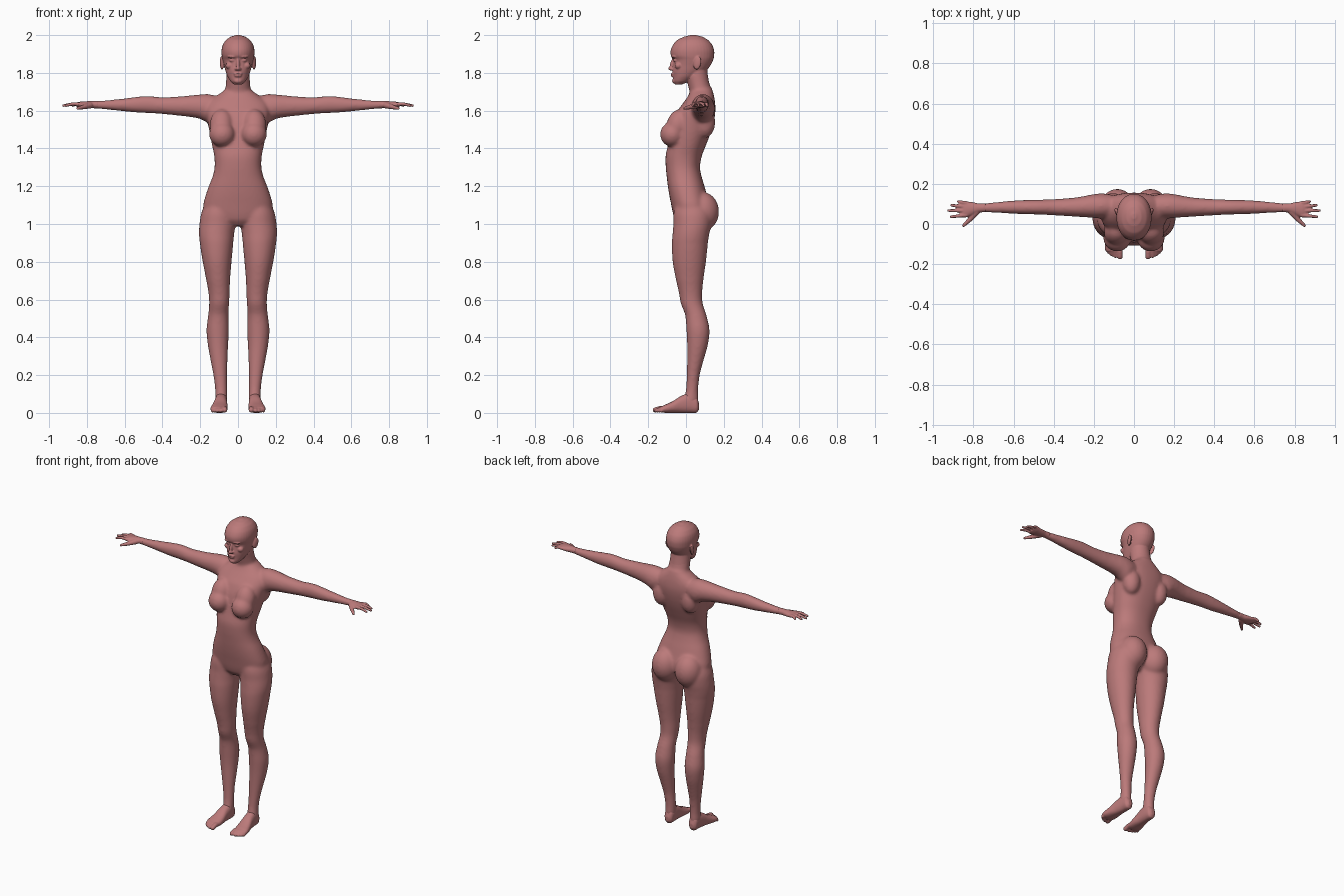
import bpy, bmesh, math
from mathutils import Vector, Matrix

skin = bpy.data.materials.new("rosy_clay")
skin.diffuse_color = (0.50, 0.195, 0.195, 1)


def spline(p0, p1, p2, p3, t):
    """Catmull-Rom blend of four numbers."""
    return 0.5 * (2*p1 + (p2-p0)*t + (2*p0-5*p1+4*p2-p3)*t*t + (3*p1-p0-3*p2+p3)*t**3)


def loft(bm, axis, rows, sides=32, power=1.0, steps=4):
    """Closed tube. Row: position on axis, then low/high bounds on the two other axes."""
    n, rings = len(rows), []
    for i in range(n - 1):
        q = [rows[max(i-1, 0)], rows[i], rows[i+1], rows[min(i+2, n-1)]]
        for s in range(steps + (i == n - 2)):
            t = s / steps
            r = [spline(*(row[k] for row in q), t) for k in range(5)]
            r[0] = q[1][0] + (q[2][0] - q[1][0]) * t
            ring = []
            for j in range(sides):
                a = math.tau * j / sides
                c, d = math.cos(a), math.sin(a)
                c = math.copysign(abs(c)**power, c)
                d = math.copysign(abs(d)**power, d)
                u = (r[1]+r[2])/2 + c*(r[2]-r[1])/2
                v = (r[3]+r[4])/2 + d*(r[4]-r[3])/2
                co = {"x": (r[0], u, v), "y": (u, r[0], v), "z": (u, v, r[0])}[axis]
                ring.append(bm.verts.new(co))
            rings.append(ring)
    for a, b in zip(rings, rings[1:]):
        for j in range(sides):
            k = (j + 1) % sides
            bm.faces.new((a[j], a[k], b[k], b[j]))
    bm.faces.new(rings[0])
    bm.faces.new(rings[-1])


def blob(bm, centre, radii, tilt=0.0, turn=0.0):
    """Ellipsoid, tilted about x and turned about z."""
    m = (Matrix.Translation(centre) @ Matrix.Rotation(turn, 4, "Z")
         @ Matrix.Rotation(tilt, 4, "X") @ Matrix.Diagonal((*radii, 1)))
    bmesh.ops.create_uvsphere(bm, u_segments=28, v_segments=18, radius=1, matrix=m)


def limb(bm, points, r0, r1):
    """Tapering round digit through the points."""
    pts = [Vector(p) for p in points]
    count = 8 * (len(pts) - 1)
    for i in range(count + 1):
        s, t = divmod(i / 8, 1)
        s = int(s)
        p = pts[s].lerp(pts[min(s+1, len(pts)-1)], t)
        r = r0 + (r1 - r0) * i / count
        bmesh.ops.create_uvsphere(bm, u_segments=14, v_segments=10, radius=r,
                                  matrix=Matrix.Translation(p))


def finish(name, centre, side, voxel, smooth):
    """Mirror the side parts, fuse everything and soften the joins."""
    bm = bmesh.new()
    for src, signs in ((centre, (1,)), (side, (1, -1))):
        if src is None:
            continue
        for sgn in signs:
            me = bpy.data.meshes.new("part")
            src.to_mesh(me)
            me.transform(Matrix.Diagonal((sgn, 1, 1, 1)))
            bm.from_mesh(me)
            bpy.data.meshes.remove(me)
    bmesh.ops.recalc_face_normals(bm, faces=bm.faces)
    me = bpy.data.meshes.new(name)
    bm.to_mesh(me)
    me.materials.append(skin)
    me.shade_smooth()
    ob = bpy.data.objects.new(name, me)
    bpy.context.collection.objects.link(ob)
    rm = ob.modifiers.new("fuse", "REMESH")
    rm.mode, rm.voxel_size, rm.use_smooth_shade = "VOXEL", voxel, True
    sm = ob.modifiers.new("soften", "SMOOTH")
    sm.factor, sm.iterations = 0.5, smooth


# Torso and neck
mid, side = bmesh.new(), bmesh.new()
loft(mid, "z", [
    (0.99, -.05, .05, -.035, .06), (1.02, -.14, .14, -.058, .10),
    (1.06, -.178, .178, -.070, .125), (1.10, -.184, .184, -.078, .125),
    (1.15, -.172, .172, -.088, .112), (1.20, -.155, .155, -.096, .098),
    (1.25, -.135, .135, -.102, .083), (1.30, -.124, .124, -.107, .074),
    (1.36, -.126, .126, -.108, .084), (1.42, -.138, .138, -.095, .107),
    (1.48, -.150, .150, -.082, .130), (1.54, -.160, .160, -.070, .147),
    (1.60, -.168, .168, -.045, .156), (1.645, -.155, .155, -.012, .154),
    (1.685, -.105, .105, .015, .147), (1.72, -.06, .06, .03, .138)], 40, 0.88)
loft(mid, "z", [
    (1.62, -.07, .07, .02, .15), (1.69, -.069, .069, .020, .141),
    (1.75, -.064, .064, .006, .123), (1.80, -.062, .062, -.01, .113)])

# Breasts, buttocks, shoulder blades
blob(side, (.085, -.073, 1.475), (.068, .064, .066), 0, .25)
blob(side, (.088, -.045, 1.525), (.062, .058, .085), -.3, .2)
blob(side, (.083, .085, 1.065), (.086, .090, .105))
blob(side, (.105, .100, 1.54), (.055, .055, .085))

# Legs
loft(side, "z", [
    (1.13, .03, .165, -.05, .10), (1.06, .014, .194, -.066, .135),
    (1.00, .012, .204, -.067, .135), (.95, .020, .207, -.071, .124),
    (.90, .025, .202, -.075, .116), (.80, .034, .187, -.071, .106),
    (.70, .042, .168, -.053, .092), (.63, .044, .156, -.037, .086),
    (.58, .047, .153, -.028, .089), (.52, .050, .158, -.005, .108),
    (.44, .048, .167, .002, .125), (.36, .052, .160, .006, .116),
    (.28, .055, .146, .006, .094), (.20, .058, .131, .004, .073),
    (.12, .057, .121, -.001, .065), (.07, .057, .121, -.012, .066),
    (.04, .060, .118, -.015, .062)])

# Arms
loft(side, "x", [
    (.08, .04, .14, 1.57, 1.67), (.15, .028, .152, 1.535, 1.687),
    (.20, .030, .149, 1.556, 1.686), (.25, .034, .139, 1.566, 1.681),
    (.30, .037, .131, 1.572, 1.676), (.40, .043, .124, 1.582, 1.671),
    (.48, .047, .121, 1.587, 1.678), (.54, .048, .120, 1.590, 1.673),
    (.60, .051, .117, 1.596, 1.665), (.70, .056, .108, 1.606, 1.655),
    (.77, .058, .101, 1.612, 1.651), (.79, .058, .101, 1.613, 1.650)])
finish("body", mid, side, 0.0075, 14)

# Hands: palm, four fingers and thumb
side = bmesh.new()
loft(side, "x", [
    (.74, .058, .103, 1.612, 1.652), (.77, .057, .102, 1.613, 1.651),
    (.80, .046, .108, 1.613, 1.650), (.84, .032, .113, 1.617, 1.647),
    (.858, .034, .110, 1.622, 1.642)])
for root, tip in ((.104, (.882, .112)), (.086, (.915, .093)),
                  (.066, (.930, .067)), (.044, (.918, .036))):
    limb(side, [(.835, root, 1.634), (.875 if tip[0] > .9 else .86, (root + tip[1]) / 2, 1.636),
                (tip[0] - .007, tip[1], 1.627)], .0105, .0075)
limb(side, [(.785, .060, 1.628), (.815, .025, 1.620), (.849, -.008, 1.612)], .017, .008)
finish("hands", None, side, 0.004, 3)

# Feet: arch, heel and five toes
side = bmesh.new()
loft(side, "y", [
    (.070, .075, .102, .018, .050), (.058, .061, .116, .001, .085),
    (.020, .057, .121, .000, .105), (-.030, .057, .128, .000, .088),
    (-.070, .054, .138, .000, .062), (-.110, .055, .146, .000, .044),
    (-.135, .060, .140, .004, .034)], 32, 0.85)
for x, y, r in ((.070, -.162, .0145), (.093, -.160, .0105), (.110, -.152, .010),
                (.124, -.142, .0095), (.136, -.130, .009)):
    limb(side, [(x, -.11, .022), (x, (y - .11) / 2, .023), (x, y, r + .001)], r, r)
finish("feet", None, side, 0.005, 3)

# Head: skull and jaw
mid, side = bmesh.new(), bmesh.new()
loft(mid, "z", [
    (1.738, -.022, .022, -.058, -.020), (1.755, -.040, .040, -.068, .020),
    (1.78, -.055, .055, -.069, .060), (1.81, -.066, .066, -.072, .105),
    (1.84, -.074, .074, -.068, .130), (1.87, -.082, .082, -.067, .144),
    (1.89, -.086, .086, -.080, .149), (1.92, -.087, .087, -.081, .149),
    (1.95, -.080, .080, -.068, .138), (1.975, -.063, .063, -.045, .116),
    (1.992, -.038, .038, -.010, .086), (2.001, -.010, .010, .025, .052)], 36, 0.95)
loft(mid, "z", [
    (1.70, -.066, .066, .020, .138), (1.75, -.063, .063, .006, .122),
    (1.82, -.060, .060, -.01, .112)])

# Nose, lips and chin
blob(mid, (0, -.074, 1.845), (.0095, .011, .034), -.22)
blob(mid, (0, -.081, 1.823), (.012, .014, .010))
blob(mid, (0, -.070, 1.795), (.024, .011, .0055))
blob(mid, (0, -.069, 1.784), (.020, .011, .006))
blob(mid, (0, -.060, 1.757), (.022, .014, .014))

# Nostrils, eyes, brows, cheekbones and ears
blob(side, (.011, -.074, 1.820), (.007, .010, .007))
blob(side, (.032, -.056, 1.866), (.015, .011, .0085), 0, .3)
blob(side, (.034, -.064, 1.885), (.024, .012, .006), 0, .35)
blob(side, (.046, -.040, 1.838), (.020, .020, .018), 0, .5)
blob(side, (.086, .060, 1.852), (.009, .021, .036), -.2, -.3)
finish("head", mid, side, 0.004, 4)
